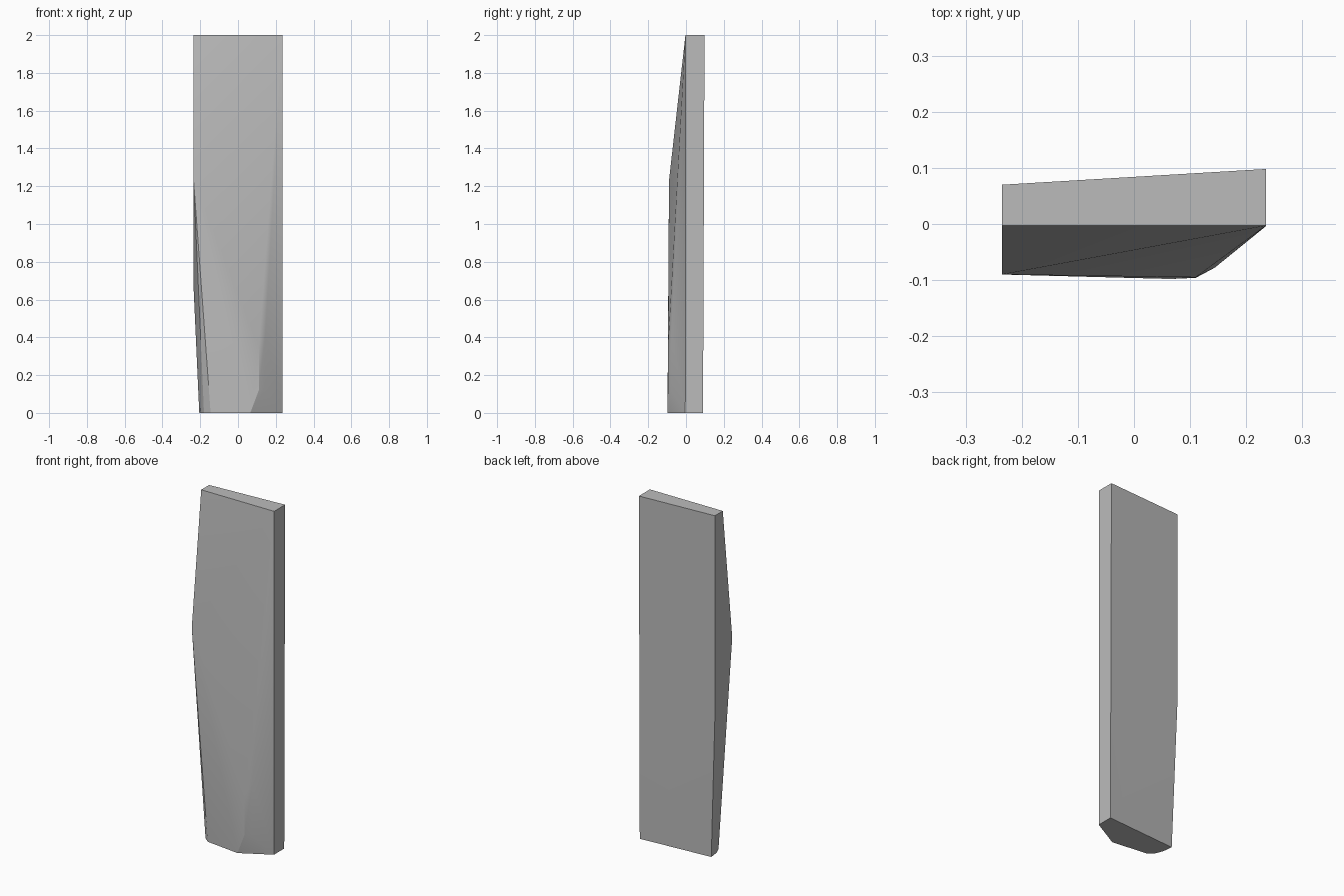
import bpy, bmesh, math

if "Cube" in bpy.data.objects:
    bpy.data.objects.remove(bpy.data.objects["Cube"])

# Corner points of the faceted slab; its skin is their convex hull
TOP = [(-0.235, -0.003, 2), (0.235, -0.003, 2), (0.235, 0.098, 2), (-0.235, 0.07, 2)]
BASE = [(0.235, 0.09, 0), (0.235, -0.004, 0), (0.065, -0.098, 0), (-0.145, -0.072, 0),
        (-0.18, -0.042, 0), (-0.197, 0.0, 0), (-0.205, 0.06, 0)]
LEFT_EDGE = [(-0.235, -0.09, 1.23), (-0.235, 0.03, 0.66), (-0.235, 0.069, 0.85)]
FRONT_RIDGE = [(0.11, -0.095, 0.35), (0.11, -0.096, 0.12),
               (0.145, -0.077, 0.42), (0.14, -0.08, 0.12)]

bm = bmesh.new()
for p in TOP + BASE + LEFT_EDGE + FRONT_RIDGE:
    bm.verts.new(p)
hull = bmesh.ops.convex_hull(bm, input=bm.verts[:])
loose = [v for v in bm.verts if not v.link_faces]
bmesh.ops.delete(bm, geom=loose, context='VERTS')
# Merge flat regions such as the base and top
bmesh.ops.dissolve_limit(bm, angle_limit=math.radians(0.3),
                         verts=bm.verts[:], edges=bm.edges[:])
bmesh.ops.recalc_face_normals(bm, faces=bm.faces[:])

mesh = bpy.data.meshes.new("slab")
bm.to_mesh(mesh)
bm.free()
slab = bpy.data.objects.new("slab", mesh)
bpy.context.collection.objects.link(slab)

# Plain grey colour
grey = bpy.data.materials.new("grey")
grey.diffuse_color = (0.5, 0.5, 0.5, 1)
grey.use_nodes = True
grey.node_tree.nodes["Principled BSDF"].inputs["Base Color"].default_value = grey.diffuse_color
mesh.materials.append(grey)

# Soft shading over the shallow facets, crisp outer edges
bpy.context.view_layer.objects.active = slab
slab.select_set(True)
bpy.ops.object.shade_smooth_by_angle(angle=math.radians(20))
